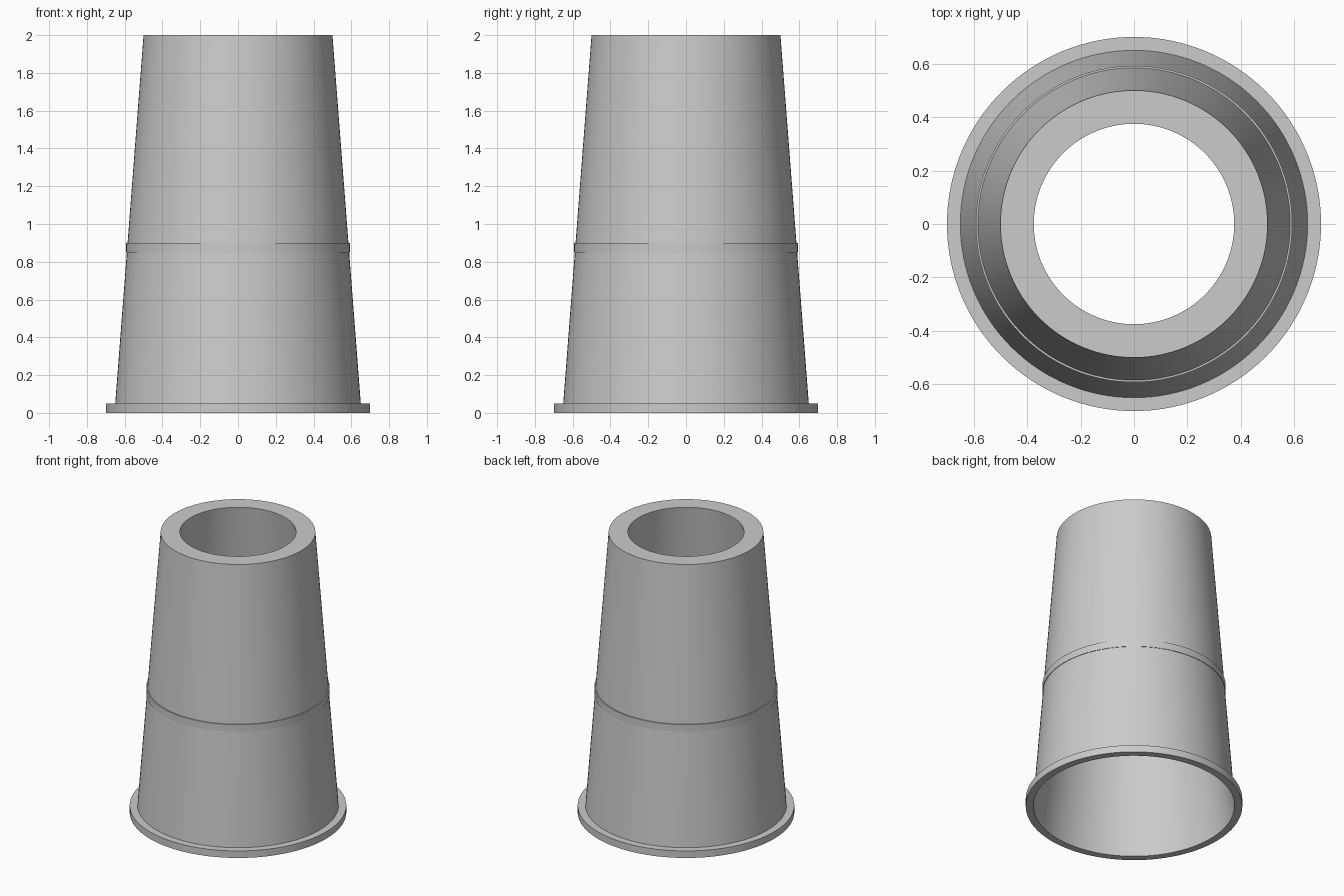
import bpy, bmesh, math

cube = bpy.data.objects.get("Cube")
if cube:
    bpy.data.objects.remove(cube, do_unlink=True)

SEGMENTS = 128

# Plain grey for the whole model
grey = bpy.data.materials.new("light_grey")
grey.use_nodes = True
colour = (0.6, 0.6, 0.6, 1)
grey.diffuse_color = colour
grey.node_tree.nodes["Principled BSDF"].inputs["Base Color"].default_value = colour


def wall_radius(z):
    """Outer radius of the tapered wall at height z."""
    return 0.65 + (0.5 - 0.65) * (z - 0.05) / (2 - 0.05)


def lathe(name, profile):
    """Revolve a closed (radius, height) profile around z."""
    bm = bmesh.new()
    rings = []
    for r, z in profile:
        ring = []
        for i in range(SEGMENTS):
            a = math.tau * i / SEGMENTS
            ring.append(bm.verts.new((r * math.cos(a), r * math.sin(a), z)))
        rings.append(ring)
    for low, high in zip(rings, rings[1:] + rings[:1]):
        for i in range(SEGMENTS):
            j = (i + 1) % SEGMENTS
            bm.faces.new((low[i], low[j], high[j], high[i]))
    bmesh.ops.recalc_face_normals(bm, faces=bm.faces)
    mesh = bpy.data.meshes.new(name)
    bm.to_mesh(mesh)
    bm.free()
    mesh.materials.append(grey)
    obj = bpy.data.objects.new(name, mesh)
    bpy.context.collection.objects.link(obj)
    bpy.ops.object.select_all(action='DESELECT')
    obj.select_set(True)
    bpy.context.view_layer.objects.active = obj
    bpy.ops.object.shade_smooth_by_angle(angle=math.radians(30))
    return obj


# Hollow tapered sleeve: base flange, lower wall, raised band, upper wall, bore
base_flange = [(0.65, 0), (0.7, 0), (0.7, 0.05), (0.65, 0.05)]
raised_band = [(wall_radius(0.85), 0.85), (0.592, 0.85),
               (0.592, 0.9), (wall_radius(0.9), 0.9)]
top_rim = [(0.5, 2), (0.375, 2)]
lathe("tapered_sleeve", base_flange + raised_band + top_rim)
